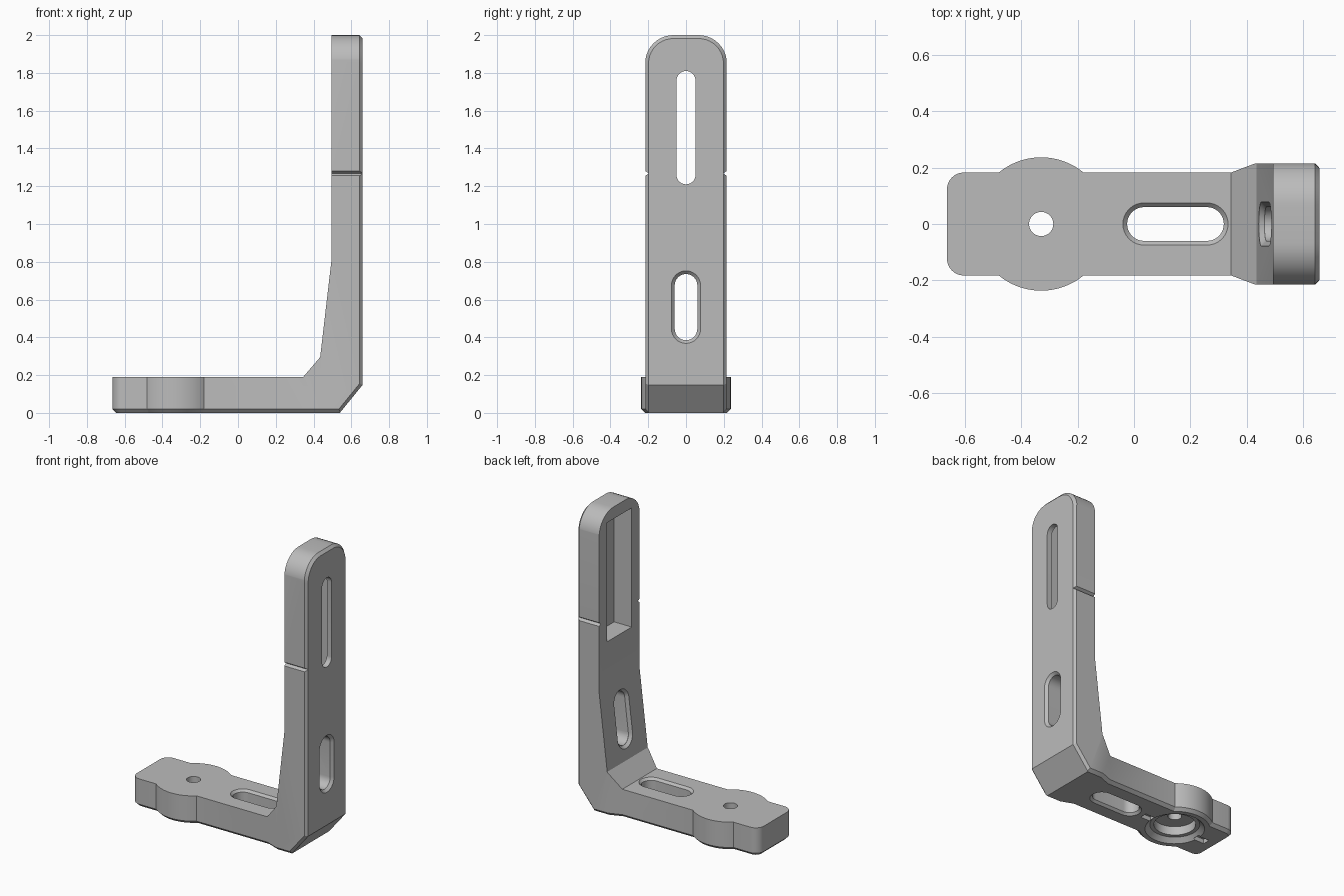
import bpy, bmesh, math
from mathutils import Vector as V

if "Cube" in bpy.data.objects:
    bpy.data.objects.remove(bpy.data.objects["Cube"])

X, Y, Z = V((1, 0, 0)), V((0, 1, 0)), V((0, 0, 1))


def inset(pts, d):
    """Mitred inset of a counter-clockwise outline."""
    out = []
    for i, p in enumerate(pts):
        p = V(p)
        e1 = (p - V(pts[i - 1])).normalized()
        e2 = (V(pts[(i + 1) % len(pts)]) - p).normalized()
        n1, n2 = V((-e1.y, e1.x)), V((-e2.y, e2.x))
        out.append(p + (n1 + n2) * (d / (1 + n1.dot(n2))))
    return out


def loft(name, pts, rings, o=(0, 0, 0), n=Z, u=X):
    """Solid along n from one outline; rings are (height, inset)."""
    v, bm, loops = n.cross(u), bmesh.new(), []
    for h, d in rings:
        loops.append([bm.verts.new(V(o) + u * a + v * b + n * h) for a, b in inset(pts, d)])
    for A, B in zip(loops, loops[1:]):
        for i in range(len(A)):
            j = (i + 1) % len(A)
            bm.faces.new((A[i], A[j], B[j], B[i]))
    bm.faces.new(loops[0][::-1])
    bm.faces.new(loops[-1])
    bmesh.ops.recalc_face_normals(bm, faces=bm.faces)
    me = bpy.data.meshes.new(name)
    bm.to_mesh(me)
    bm.free()
    ob = bpy.data.objects.new(name, me)
    bpy.context.collection.objects.link(ob)
    return ob


def arc(cx, cy, r, a0, a1, n=10):
    return [(cx + r * math.cos(math.radians(a0 + (a1 - a0) * i / n)),
             cy + r * math.sin(math.radians(a0 + (a1 - a0) * i / n))) for i in range(n + 1)]


def circle(r):
    return arc(0, 0, r, 0, 360, 48)[:-1]


def rect(a, b):
    return [(-a, -b), (a, -b), (a, b), (-a, b)]


def stadium(half, r):
    return arc(half - r, 0, r, -90, 90, 16) + arc(r - half, 0, r, 90, 270, 16)


def boolean(ob, tool, op='DIFFERENCE'):
    m = ob.modifiers.new('cut', 'BOOLEAN')
    m.operation, m.object, m.solver = op, tool, 'EXACT'
    bpy.context.view_layer.objects.active = ob
    bpy.ops.object.modifier_apply(modifier=m.name)
    bpy.data.objects.remove(tool)


# side profile (inner edge of the L)
body = loft('l_bracket', [(-.9, -.1), (.9, -.1), (.9, 2.1), (.495, 2.1), (.495, .81),
                          (.435, .295), (.345, .19), (-.9, .19)],
            [(-.5, 0), (.5, 0)], n=-Y)

# plan outline: rounded end, round boss, flare; chamfered underneath
w, R, cx = .183, .237, -.33
a = math.degrees(math.asin(w / R))
plan = (arc(-.605, -w + .06, .06, 180, 270, 8) + arc(cx, 0, R, 180 + a, 360 - a, 24)
        + [(.345, -w), (.43, -.215), (.9, -.215), (.9, .215), (.43, .215), (.345, w)]
        + arc(cx, 0, R, a, 180 - a, 24) + arc(-.605, w - .06, .06, 90, 180, 8))
boolean(body, loft('plan', plan, [(0, .02), (.02, 0), (3, 0)]), 'INTERSECT')

# upright outline: rounded top, chamfered outer face
hw = .2165
up = [(-hw, -.5), (hw, -.5)] + arc(hw - .15, 1.85, .15, 0, 90) + arc(.15 - hw, 1.85, .15, 90, 180)
boolean(body, loft('upright', up, [(-1, -.1), (.25, -.1), (.3, 0), (.643, 0), (.66, .018)],
                   n=X, u=Y), 'INTERSECT')

# sloped outer corner with chamfered sides
nd = V((.776, 0, -.631)).normalized()
boolean(body, loft('corner', rect(hw, 3), [(-4, -.1), (-.3, -.1), (-.25, 0), (-.018, 0), (0, .018)],
                   (.6, 0, .075), nd, Y), 'INTERSECT')

# base slot, chamfered on both faces
boolean(body, loft('base_slot', stadium(.172, .06),
                   [(-.05, -.065), (.015, 0), (.175, 0), (.24, -.065)], (.1475, 0, 0)))
# lower upright slot, chamfered on both faces
boolean(body, loft('low_slot', stadium(.175, .06), [(.3, 0), (.643, 0), (.7, -.057)],
                   (0, 0, .56), X, Z))
t = V((.06, 0, .515)).normalized()
boolean(body, loft('low_slot_rim', stadium(.175, .06), [(-.018, 0), (.05, -.068)],
                   (.466, 0, .56), V((-t.z, 0, t.x)), t))
# upper slot with rectangular pocket on the inner face
boolean(body, loft('pocket', rect(.4, .13), [(.3, 0), (.625, 0)], (0, 0, 1.52), X, Z))
boolean(body, loft('top_slot', stadium(.3, .05), [(.5, 0), (.8, 0)], (0, 0, 1.51), X, Z))

# screw hole, recess underneath, and two key notches
boolean(body, loft('recess', circle(.13), [(-.02, -.075), (.03, -.025), (.031, 0), (.09, 0)], (cx, 0, 0)))
boolean(body, loft('hole', circle(.043), [(-.1, 0), (.4, 0)], (cx, 0, 0)))
for s in (-1, 1):
    boolean(body, loft('key', rect(.04, .025), [(-.1, 0), (.03, 0)], (cx + s * .215, 0, 0)))
    # V groove across each side of the upright
    boolean(body, loft('groove', [(s * .197, 1.268), (s * .235, 1.268 - s * .026),
                                  (s * .235, 1.268 + s * .026)], [(.3, 0), (.8, 0)], n=X, u=Y))

grey = bpy.data.materials.new('light grey')
grey.diffuse_color = (.5, .5, .5, 1)
grey.use_nodes = True
grey.node_tree.nodes["Principled BSDF"].inputs["Base Color"].default_value = grey.diffuse_color
body.data.materials.clear()
body.data.materials.append(grey)
for p in body.data.polygons:
    p.material_index = 0
body.select_set(True)
bpy.context.view_layer.objects.active = body
bpy.ops.object.shade_smooth_by_angle(angle=math.radians(25))
